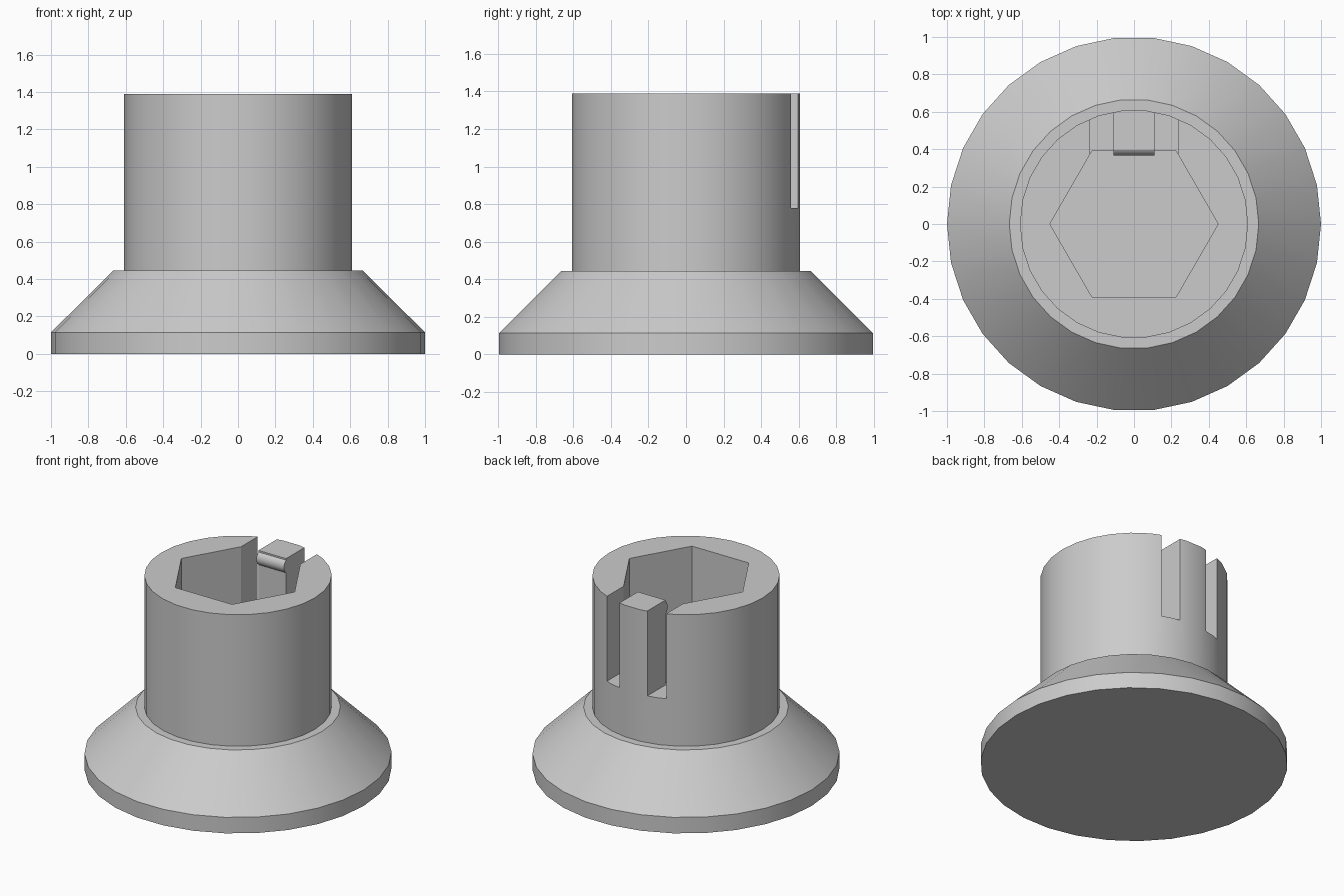
import bpy, bmesh, math
from mathutils import Matrix

if "Cube" in bpy.data.objects:
    bpy.data.objects.remove(bpy.data.objects["Cube"], do_unlink=True)

grey = bpy.data.materials.new("plain grey")
grey.use_nodes = True
colour = (0.6, 0.6, 0.6, 1)
grey.diffuse_color = colour
grey.node_tree.nodes["Principled BSDF"].inputs["Base Color"].default_value = colour

SIDES = 30
TOP = 1.39


def make_object(name, bm):
    bmesh.ops.recalc_face_normals(bm, faces=bm.faces)
    mesh = bpy.data.meshes.new(name)
    bm.to_mesh(mesh)
    bm.free()
    mesh.materials.append(grey)
    obj = bpy.data.objects.new(name, mesh)
    bpy.context.collection.objects.link(obj)
    return obj


def lathe(name, profile):
    bm = bmesh.new()
    rings = []
    for r, z in profile:
        angles = [math.tau * i / SIDES for i in range(SIDES)]
        rings.append([bm.verts.new((r * math.cos(a), r * math.sin(a), z)) for a in angles])
    for low, high in zip(rings, rings[1:]):
        for i in range(SIDES):
            j = (i + 1) % SIDES
            bm.faces.new((low[i], low[j], high[j], high[i]))
    bm.faces.new(rings[0])
    bm.faces.new(rings[-1])
    return make_object(name, bm)


def prism(name, radius, depth, sides, matrix):
    bm = bmesh.new()
    bmesh.ops.create_cone(bm, cap_ends=True, segments=sides, radius1=radius,
                          radius2=radius, depth=depth, matrix=matrix)
    return make_object(name, bm)


def box(name, low, high):
    bm = bmesh.new()
    bmesh.ops.create_cube(bm, size=1)
    for v in bm.verts:
        v.co = [a if c < 0 else b for c, a, b in zip(v.co, low, high)]
    return make_object(name, bm)


def cut(target, cutter):
    mod = target.modifiers.new("cut", "BOOLEAN")
    mod.operation = "DIFFERENCE"
    mod.solver = "EXACT"
    mod.object = cutter
    bpy.context.view_layer.objects.active = target
    bpy.ops.object.modifier_apply(modifier=mod.name)
    bpy.data.objects.remove(cutter, do_unlink=True)


# Flared base and round shank
body = lathe("flared_knob_body", [(1, 0), (1, 0.115), (0.667, 0.445), (0.61, 0.445), (0.61, TOP)])

# Hexagonal socket
floor, over = 0.445, TOP + 0.2
socket = prism("hex_socket_cutter", 0.45, over - floor, 6,
               Matrix.Translation((0, 0, (floor + over) / 2)) @ Matrix.Rotation(math.pi / 2, 4, "Z"))
cut(body, socket)

# Slots either side of the spring clip
for x0, x1 in ((-0.235, -0.11), (0.11, 0.235)):
    cut(body, box("slot_cutter", (x0, 0.36, 0.78), (x1, 0.8, over)))

# Rounded catch on the inside of the clip
catch = prism("clip_catch", 0.055, 0.219, 24,
              Matrix.Translation((0, 0.42, TOP - 0.057)) @ Matrix.Rotation(math.pi / 2, 4, "Y"))

for obj in (body, catch):
    bpy.ops.object.select_all(action="DESELECT")
    obj.select_set(True)
    bpy.context.view_layer.objects.active = obj
    bpy.ops.object.shade_smooth_by_angle(angle=math.radians(25))
